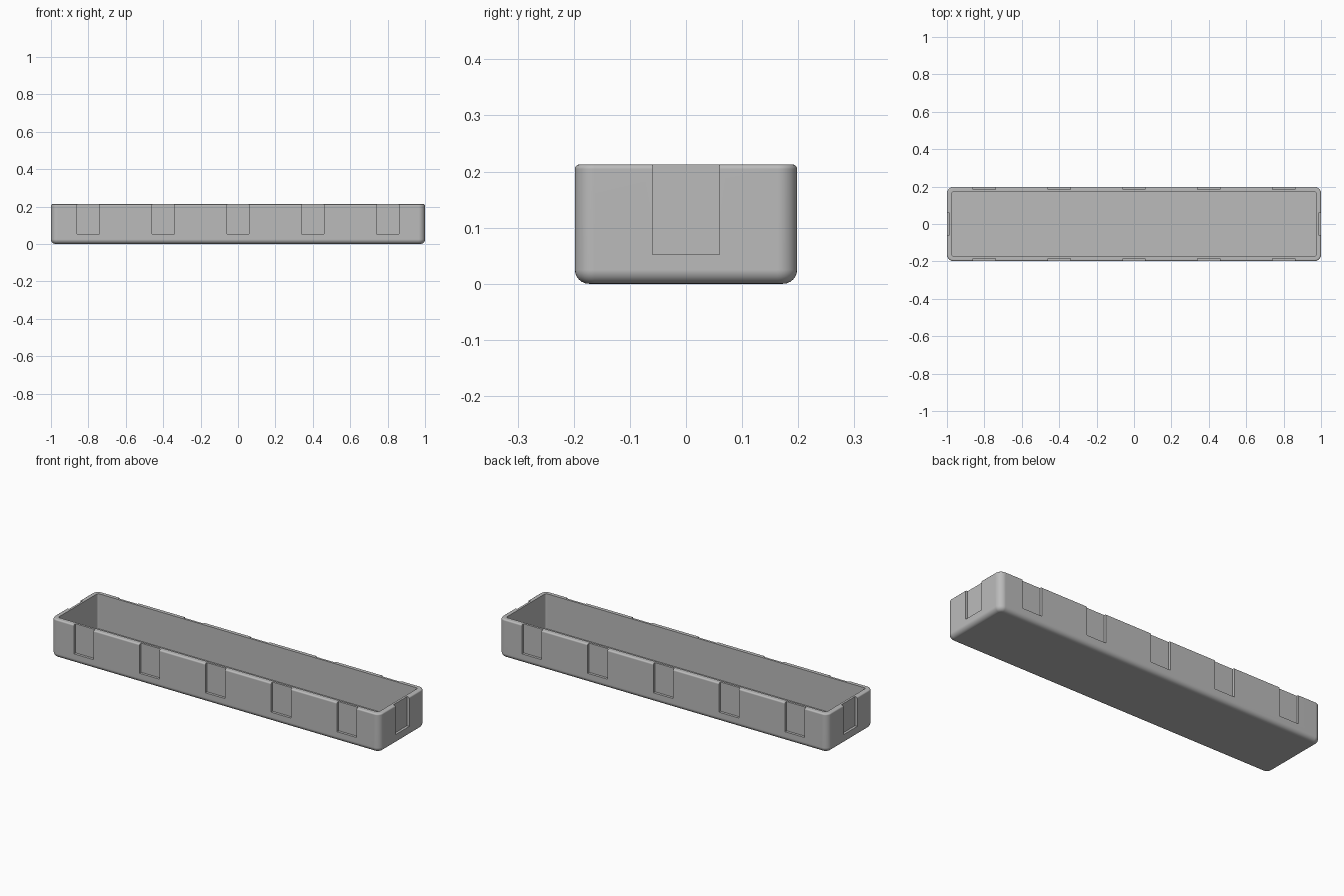
import bpy, bmesh, math
from mathutils import Matrix, Vector

if "Cube" in bpy.data.objects:
    bpy.data.objects.remove(bpy.data.objects["Cube"])

HX, HY, H = 1.0, 0.198, 0.2125       # outer half sizes and height
CORNER, FILLET, LIP = 0.035, 0.025, 0.008
WALL, FLOOR = 0.026, 0.02
NOTCH_HALF, NOTCH_DEPTH, NOTCH_BASE = 0.06, 0.014, 0.052

grey = bpy.data.materials.new("plain grey")
grey.diffuse_color = (0.5, 0.5, 0.5, 1)
grey.use_nodes = True
grey.node_tree.nodes["Principled BSDF"].inputs["Base Color"].default_value = grey.diffuse_color


def ring(bm, inset, z, radius, seg=8):
    """Rounded rectangle of vertices, inset from the outer size."""
    hx, hy = HX - inset, HY - inset
    verts = []
    for q, (sx, sy) in enumerate([(1, 1), (-1, 1), (-1, -1), (1, -1)]):
        for i in range(seg + 1):
            a = (q + i / seg) * math.pi / 2
            verts.append(bm.verts.new((sx * (hx - radius) + radius * math.cos(a),
                                       sy * (hy - radius) + radius * math.sin(a), z)))
    return verts


def new_object(name, bm):
    mesh = bpy.data.meshes.new(name)
    bmesh.ops.recalc_face_normals(bm, faces=bm.faces)
    bm.to_mesh(mesh)
    bm.free()
    obj = bpy.data.objects.new(name, mesh)
    bpy.context.collection.objects.link(obj)
    mesh.materials.append(grey)
    return obj


# Tray wall section: (inset, height, corner radius) from underside to inner floor
section = []
for i in range(7):                                   # bottom fillet
    a = i / 6 * math.pi / 2
    d = FILLET * (1 - math.sin(a))
    section.append((d, FILLET * (1 - math.cos(a)), CORNER - d))
for i in range(5):                                   # rounded top lip
    a = i / 4 * math.pi / 2
    d = LIP * (1 - math.cos(a))
    section.append((d, H - LIP + LIP * math.sin(a), CORNER - d))
section += [(WALL, H, 0.01), (WALL, FLOOR, 0.01)]

bm = bmesh.new()
rings = [ring(bm, *s) for s in section]
for a, b in zip(rings, rings[1:]):
    n = len(a)
    for i in range(n):
        j = (i + 1) % n
        bm.faces.new((a[i], a[j], b[j], b[i]))
bm.faces.new(rings[0])
bm.faces.new(rings[-1])
tray = new_object("tray", bm)

# Notch cutters: five on each long side, one on each end
bm = bmesh.new()


def notch(x, y, sx, sy):
    size = Vector((sx, sy, 0.4))
    centre = Vector((x, y, NOTCH_BASE + 0.2))
    bmesh.ops.create_cube(bm, size=1, matrix=Matrix.Translation(centre) @ Matrix.Diagonal(size).to_4x4())


for side in (-1, 1):
    for k in range(-2, 3):
        notch(0.4 * k, side * HY, 2 * NOTCH_HALF, 2 * NOTCH_DEPTH)
    notch(side * HX, 0, 2 * NOTCH_DEPTH, 2 * NOTCH_HALF)
cutter = new_object("notch_cutter", bm)
cutter.hide_render = True

# Cut the notches, then smooth the rounded edges only
cut = tray.modifiers.new("notches", 'BOOLEAN')
cut.operation = 'DIFFERENCE'
cut.solver = 'EXACT'
cut.object = cutter
bpy.context.view_layer.objects.active = tray
tray.select_set(True)
bpy.ops.object.modifier_apply(modifier=cut.name)
bpy.data.objects.remove(cutter)
bpy.ops.object.shade_smooth_by_angle(angle=math.radians(35))
weighted = tray.modifiers.new("weighted_normals", 'WEIGHTED_NORMAL')
weighted.keep_sharp = True
